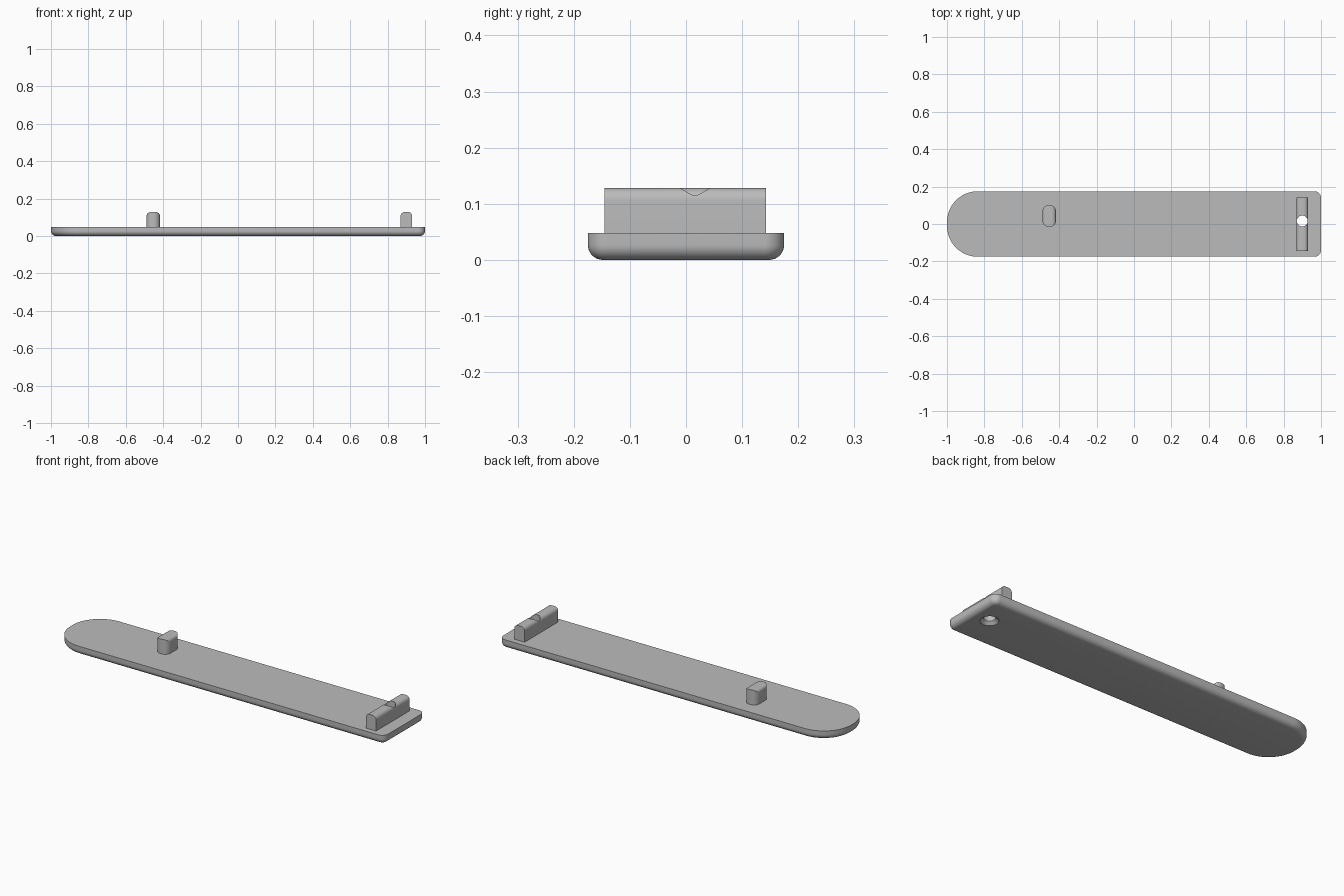
import bpy
import bmesh
from math import pi, sin, cos, radians

if "Cube" in bpy.data.objects:
    bpy.data.objects.remove(bpy.data.objects["Cube"])

grey = bpy.data.materials.new("plain_grey")
grey.use_nodes = True
colour = (0.5, 0.5, 0.5, 1)
grey.diffuse_color = colour
grey.node_tree.nodes["Principled BSDF"].inputs["Base Color"].default_value = colour


def rounded_outline(x0, x1, y0, y1, r_left, r_right, inset=0, steps=16):
    """Rounded rectangle, counter-clockwise, with separate end radii."""
    x0, x1, y0, y1 = x0 + inset, x1 - inset, y0 + inset, y1 - inset
    rl, rr = r_left - inset, r_right - inset
    corners = [(x1 - rr, y0 + rr, rr, -pi / 2), (x1 - rr, y1 - rr, rr, 0),
               (x0 + rl, y1 - rl, rl, pi / 2), (x0 + rl, y0 + rl, rl, pi)]
    return [(cx + r * cos(a + pi / 2 * i / steps), cy + r * sin(a + pi / 2 * i / steps))
            for cx, cy, r, a in corners for i in range(steps + 1)]


def loft(name, rings):
    """Closed solid through a stack of equal rings."""
    bm = bmesh.new()
    loops = [[bm.verts.new(p) for p in ring] for ring in rings]
    n = len(loops[0])
    for low, high in zip(loops, loops[1:]):
        for i in range(n):
            j = (i + 1) % n
            bm.faces.new((low[i], low[j], high[j], high[i]))
    bm.faces.new(loops[0][::-1])
    bm.faces.new(loops[-1])
    bmesh.ops.recalc_face_normals(bm, faces=bm.faces)
    mesh = bpy.data.meshes.new(name)
    bm.to_mesh(mesh)
    bm.free()
    mesh.materials.append(grey)
    obj = bpy.data.objects.new(name, mesh)
    bpy.context.collection.objects.link(obj)
    return obj


def activate(obj):
    bpy.ops.object.select_all(action='DESELECT')
    obj.select_set(True)
    bpy.context.view_layer.objects.active = obj


def boolean(obj, other, operation):
    activate(obj)
    mod = obj.modifiers.new("cut", 'BOOLEAN')
    mod.object, mod.operation, mod.solver = other, operation, 'EXACT'
    bpy.ops.object.modifier_apply(modifier=mod.name)


def arched_bar(name, cx, half, y0, y1, z0, z1, r, steps=10):
    """Bar along y whose two long top edges are rounded."""
    profile = [(cx - half, z0), (cx + half, z0)]
    for centre, start in ((cx + half - r, 0), (cx - half + r, pi / 2)):
        profile += [(centre + r * cos(start + pi / 2 * i / steps),
                     z1 - r + r * sin(start + pi / 2 * i / steps)) for i in range(steps + 1)]
    return loft(name, [[(x, y, z) for x, z in profile] for y in (y0, y1)])


def circle(r, z, n=48):
    return [(0.9 + r * cos(2 * pi * i / n), 0.016 + r * sin(2 * pi * i / n), z)
            for i in range(n)]


# Base plate: round left end, filleted underside
TOP, FILLET = 0.048, 0.027
levels = [(FILLET * (1 - sin(a)), FILLET * (1 - cos(a)))
          for a in (pi / 2 * i / 8 for i in range(9))]
levels.append((0, TOP))
rings = []
for inset, z in levels:
    outline = rounded_outline(-1, 1, -0.175, 0.175, 0.165, 0.035, inset)
    rings.append([(x, y, z) for x, y in outline])
plate = loft("base_plate", rings)

# Cross bar at the right end
bar = arched_bar("cross_bar", 0.9, 0.031, -0.145, 0.143, TOP, 0.128, 0.022)

# Peg: arched bar trimmed to a rounded plan
peg = arched_bar("peg", -0.453, 0.036, -0.015, 0.1, TOP, 0.128, 0.022)
plan = rounded_outline(-0.489, -0.417, -0.015, 0.1, 0.032, 0.032)
trimmer = loft("peg_trimmer", [[(x, y, z) for x, y in plan] for z in (0, 0.2)])
boolean(peg, trimmer, 'INTERSECT')

# Screw hole through plate and bar, countersunk below
drill = loft("drill", [circle(0.046, -0.001), circle(0.029, 0.016), circle(0.029, 0.2)])
for part in (plate, bar):
    boolean(part, drill, 'DIFFERENCE')
for helper in (trimmer, drill):
    bpy.data.objects.remove(helper)

for part in (plate, bar, peg):
    activate(part)
    bpy.ops.object.shade_smooth_by_angle(angle=radians(30))
